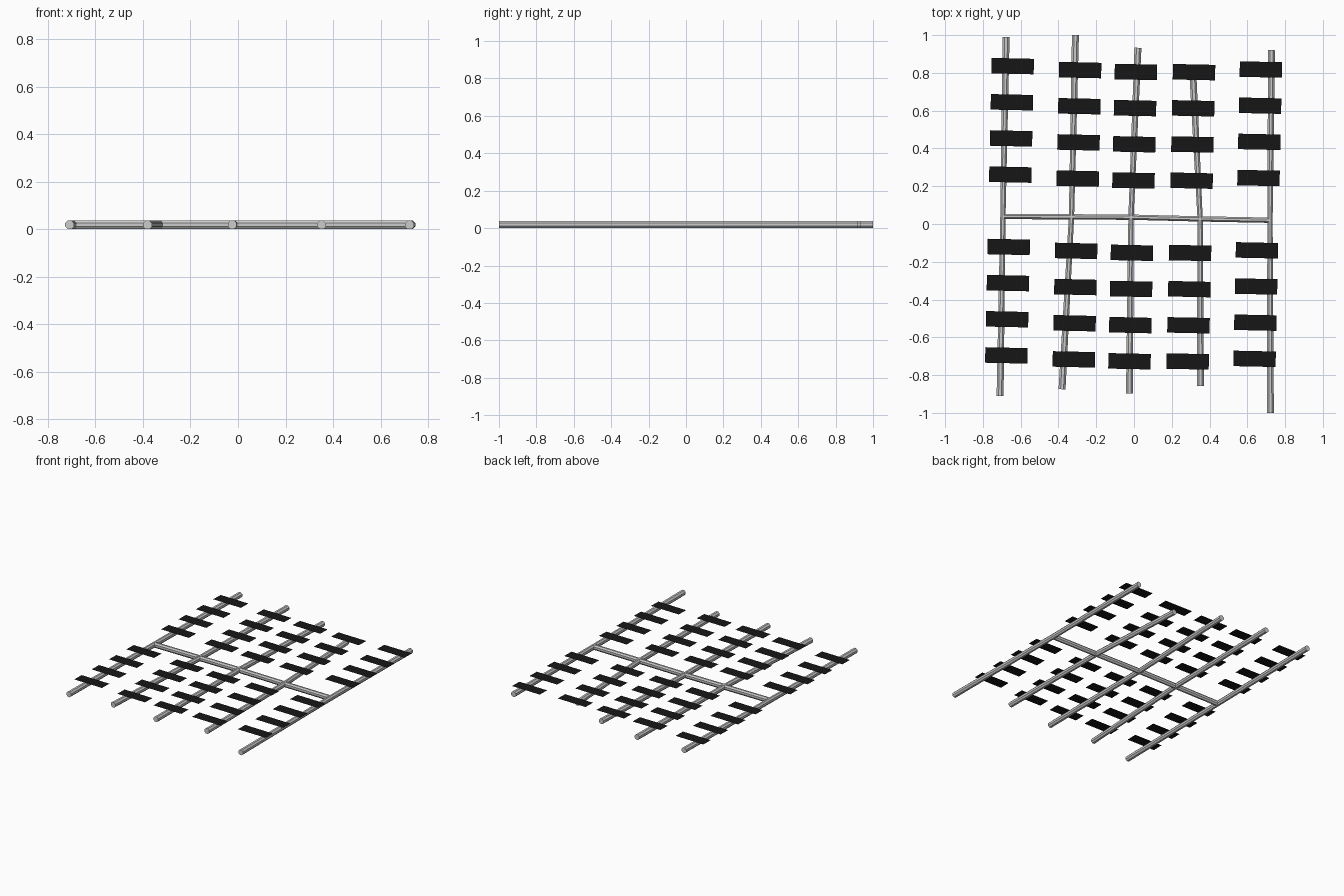
import bpy, bmesh, math
from mathutils import Vector, Matrix

if "Cube" in bpy.data.objects:
    bpy.data.objects.remove(bpy.data.objects["Cube"])

R, R_MID, SIDES = 0.0185, 0.014, 8   # pipe radius, narrowed width at the joints
PANEL_Z = 0.0385


def pipe(name, points, widths):
    """Capped tube through 2D points, lying on the ground, with a width per point."""
    bm = bmesh.new()
    pts = [Vector((x, y, R)) for x, y in points]
    rings = []
    for i, p in enumerate(pts):
        d = (pts[min(i + 1, len(pts) - 1)] - pts[max(i - 1, 0)]).normalized()
        side = d.cross(Vector((0, 0, 1)))
        ring = []
        for k in range(SIDES):
            a = math.tau * (k + 0.5) / SIDES
            h = R / math.cos(math.pi / SIDES)
            w = widths[i] / math.cos(math.pi / SIDES)
            ring.append(bm.verts.new(p + side * math.cos(a) * w + Vector((0, 0, math.sin(a) * h))))
        rings.append(ring)
    for a, b in zip(rings, rings[1:]):
        for k in range(SIDES):
            n = (k + 1) % SIDES
            bm.faces.new((a[k], a[n], b[n], b[k]))
    bm.faces.new(rings[0])
    bm.faces.new(rings[-1])
    bmesh.ops.recalc_face_normals(bm, faces=bm.faces)
    finish(name, bm)


def finish(name, bm, mat=None):
    me = bpy.data.meshes.new(name)
    bm.to_mesh(me)
    bm.free()
    if mat:
        me.materials.append(mat)
    ob = bpy.data.objects.new(name, me)
    bpy.context.collection.objects.link(ob)


# long pipes: front end, joint with the cross pipe, back end
rows = [
    ((-0.709, -0.91), (-0.694, 0.04), (-0.677, 0.99)),
    ((-0.381, -0.875), (-0.331, 0.038), (-0.310, 1.0)),
    ((-0.024, -0.898), (-0.016, 0.036), (0.021, 0.933)),
    ((0.352, -0.857), (0.350, 0.027), (0.312, 0.79)),
    ((0.722, -1.0), (0.720, 0.02), (0.728, 0.92)),
]
for i, row in enumerate(rows):
    pipe(f"row_pipe_{i + 1}", row, (R, R_MID, R))

# cross pipe linking all joints
pipe("cross_pipe", [r[1] for r in rows], [R_MID] * 5)

# thin dark panels: five columns of eight, with the middle slot left free
black = bpy.data.materials.new("panel_black")
black.diffuse_color = (0.008, 0.008, 0.008, 1)
black.use_nodes = True
black.node_tree.nodes["Principled BSDF"].inputs["Base Color"].default_value = black.diffuse_color
centres = [(-0.659, 0.070), (-0.302, 0.049), (-0.007, 0.039), (0.301, 0.038), (0.655, 0.052)]
turn = Matrix.Rotation(math.radians(-1.25), 4, 'Z')
for i, (cx, cy) in enumerate(centres):
    bm = bmesh.new()
    for n in (-4, -3, -2, -1, 1, 2, 3, 4):
        m = Matrix.Translation((cx, cy, PANEL_Z)) @ turn @ Matrix.Translation((0, n * 0.1915, 0))
        quad = [bm.verts.new(m @ Vector((sx * 0.112, sy * 0.041, 0)))
                for sx, sy in ((-1, -1), (1, -1), (1, 1), (-1, 1))]
        bm.faces.new(quad)
    finish(f"panel_column_{i + 1}", bm, black)
